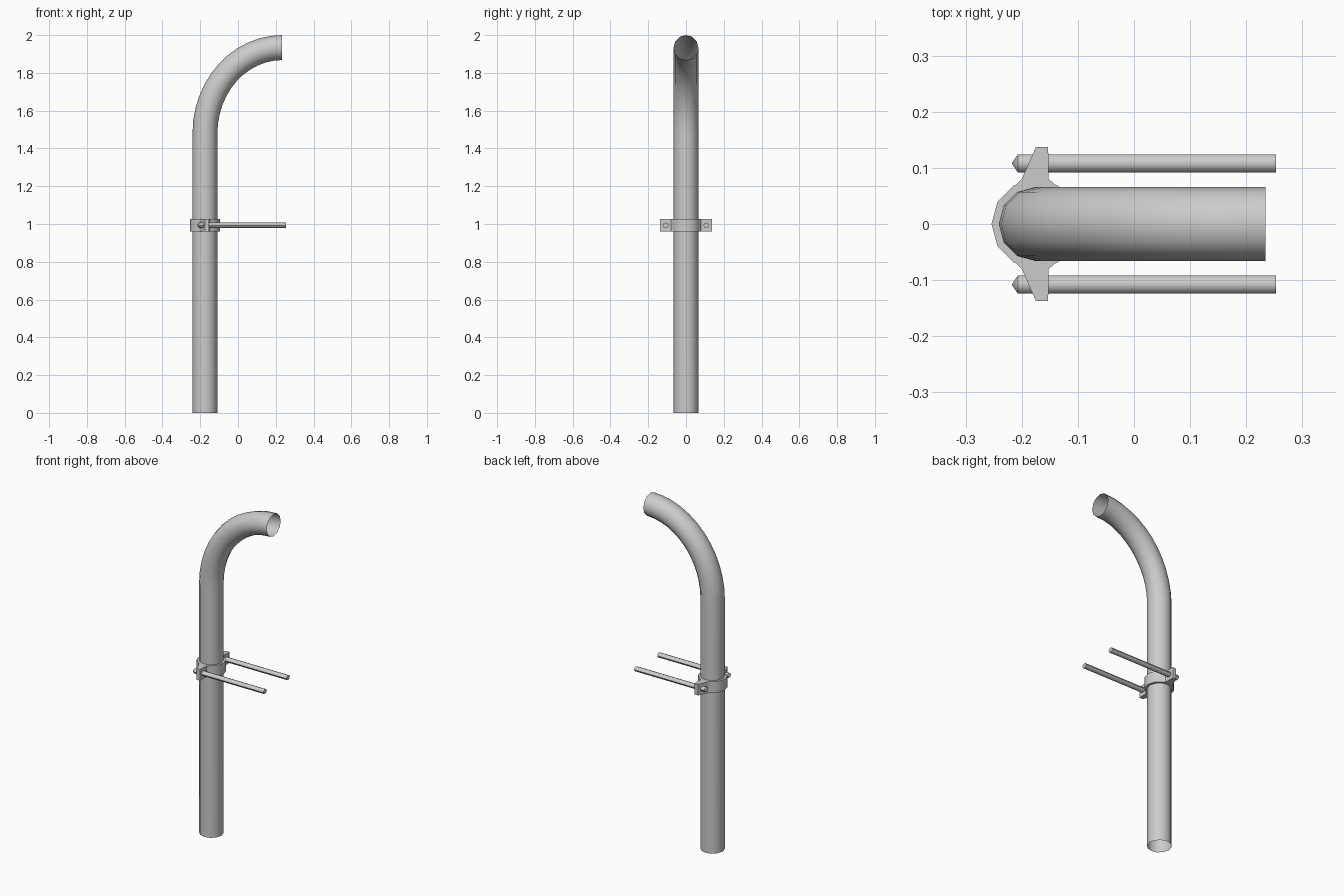
import bpy, bmesh
from math import sin, cos, pi, radians

cube = bpy.data.objects.get("Cube")
if cube:
    bpy.data.objects.remove(cube, do_unlink=True)

grey = bpy.data.materials.new("grey metal")
grey.use_nodes = True
colour = (0.6, 0.6, 0.6, 1)
grey.diffuse_color = colour
grey.node_tree.nodes["Principled BSDF"].inputs["Base Color"].default_value = colour

PIPE_X, PIPE_R, BAND_R = -0.175, 0.066, 0.079
BAND_LOW, BAND_HIGH = 0.96, 1.026
SIDES = 12


def finish(name, bm, smooth_angle):
    bmesh.ops.recalc_face_normals(bm, faces=bm.faces)
    mesh = bpy.data.meshes.new(name)
    bm.to_mesh(mesh)
    bm.free()
    mesh.materials.append(grey)
    obj = bpy.data.objects.new(name, mesh)
    bpy.context.collection.objects.link(obj)
    bpy.ops.object.select_all(action="DESELECT")
    obj.select_set(True)
    bpy.context.view_layer.objects.active = obj
    bpy.ops.object.shade_smooth_by_angle(angle=radians(smooth_angle))
    return obj


def bridge(bm, a, b):
    n = len(a)
    for i in range(n):
        j = (i + 1) % n
        bm.faces.new((a[i], a[j], b[j], b[i]))


def circle(bm, radius, z):
    angles = [2 * pi * i / SIDES for i in range(SIDES)]
    return [bm.verts.new((PIPE_X + radius * cos(a), radius * sin(a), z)) for a in angles]


# Open pipe: straight post, then an elliptical quarter bend towards +x
bm = bmesh.new()
BEND_Z, BEND_W, BEND_H, STEPS = 1.48, 0.409, 0.454, 12
rings = [circle(bm, PIPE_R, 0)]
for s in range(STEPS + 1):
    t = pi / 2 * s / STEPS
    cx = PIPE_X + BEND_W * (1 - cos(t))
    cz = BEND_Z + BEND_H * sin(t)
    ring = []
    for i in range(SIDES):
        a = 2 * pi * i / SIDES
        r = PIPE_R * cos(a)
        ring.append(bm.verts.new((cx + r * cos(t), PIPE_R * sin(a), cz - r * sin(t))))
    rings.append(ring)
for a, b in zip(rings, rings[1:]):
    bridge(bm, a, b)
finish("bent_pipe", bm, 50)

# Clamp band around the post
bm = bmesh.new()
loops = [circle(bm, r, z) for r, z in ((PIPE_R, BAND_LOW), (BAND_R, BAND_LOW),
                                       (BAND_R, BAND_HIGH), (PIPE_R, BAND_HIGH))]
for k in range(4):
    bridge(bm, loops[k], loops[(k + 1) % 4])
finish("clamp_band", bm, 40)

# Ears and threaded rods on both sides of the band
EAR = [(-0.2145, 0.066), (-0.2, 0.08), (-0.175, 0.137),
       (-0.153, 0.137), (-0.152, 0.08), (-0.1355, 0.066)]
ROD_Y, ROD_Z, ROD_R = 0.108, 0.993, 0.016
for side, label in ((1, "left"), (-1, "right")):
    bm = bmesh.new()
    low, high = ([bm.verts.new((x, side * y, z)) for x, y in EAR]
                 for z in (BAND_LOW, BAND_HIGH))
    bridge(bm, low, high)
    bm.faces.new(low)
    bm.faces.new(high)
    finish(label + "_clamp_ear", bm, 20)

    bm = bmesh.new()
    start, end = ([bm.verts.new((x, side * ROD_Y + ROD_R * cos(i * pi / 4),
                                 ROD_Z + ROD_R * 0.88 * sin(i * pi / 4)))
                   for i in range(8)] for x in (-0.207, 0.253))
    bridge(bm, start, end)
    bm.faces.new(end)
    tip = bm.verts.new((-0.218, side * ROD_Y, ROD_Z))
    for i in range(8):
        bm.faces.new((start[i], start[(i + 1) % 8], tip))
    finish(label + "_rod", bm, 50)
